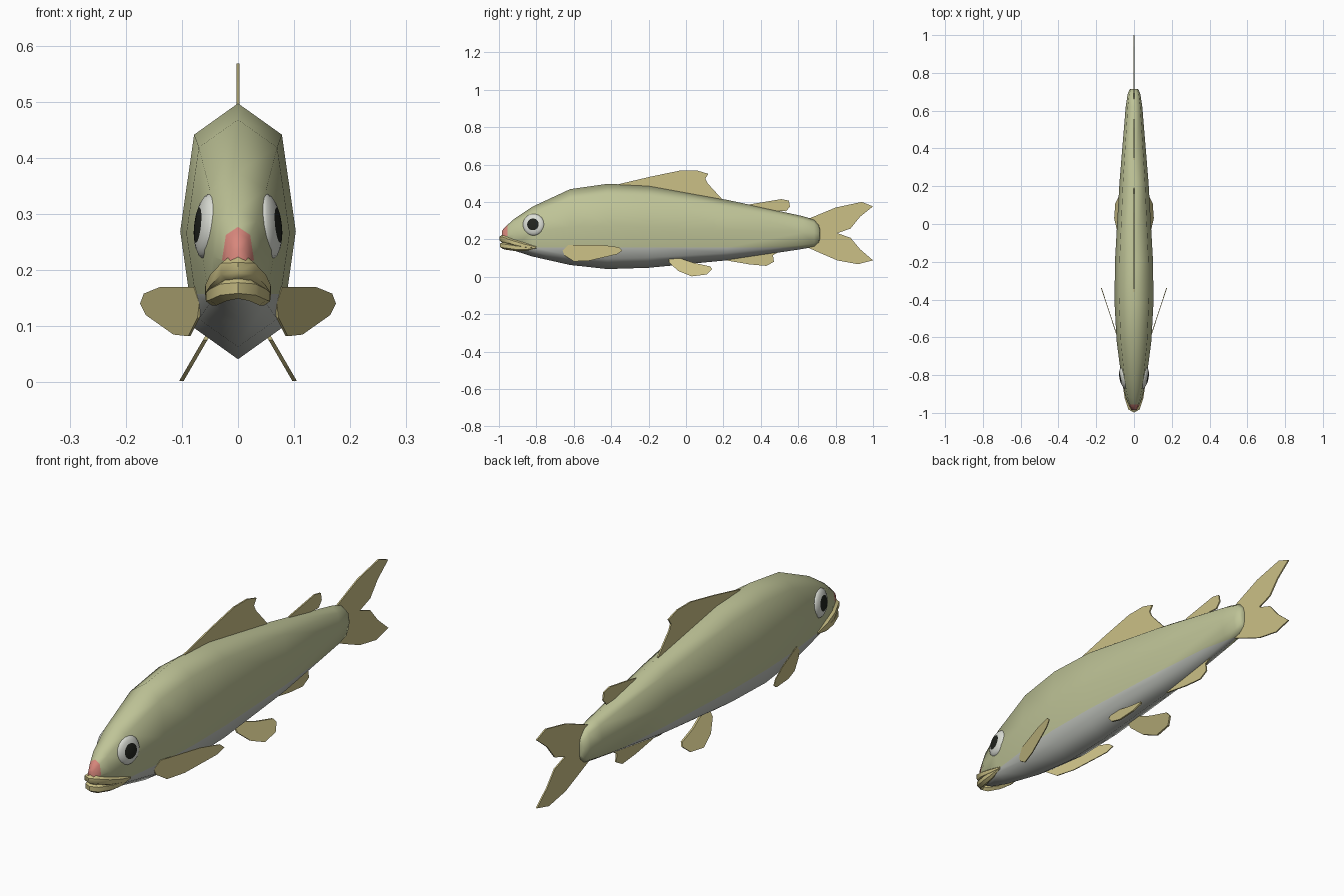
import bpy, bmesh, math
from mathutils import Vector, Matrix

if "Cube" in bpy.data.objects:
    bpy.data.objects.remove(bpy.data.objects["Cube"])


def mat(name, rgb):
    m = bpy.data.materials.new(name)
    m.diffuse_color = (*rgb, 1)
    m.use_nodes = True
    m.node_tree.nodes["Principled BSDF"].inputs["Base Color"].default_value = m.diffuse_color
    return m


OLIVE = mat("olive skin", (0.52, 0.55, 0.31))
BELLY = mat("grey belly", (0.50, 0.52, 0.48))
FIN = mat("khaki fin", (0.60, 0.53, 0.24))
PINK = mat("pink nose", (0.68, 0.24, 0.20))
WHITE = mat("eye white", (0.72, 0.74, 0.68))
BLACK = mat("pupil black", (0.015, 0.017, 0.013))


def finish(name, bm, mats, smooth=None):
    bmesh.ops.recalc_face_normals(bm, faces=bm.faces[:])
    me = bpy.data.meshes.new(name)
    bm.to_mesh(me)
    bm.free()
    ob = bpy.data.objects.new(name, me)
    bpy.context.collection.objects.link(ob)
    for m in mats:
        me.materials.append(m)
    if smooth:
        bpy.ops.object.select_all(action='DESELECT')
        ob.select_set(True)
        bpy.context.view_layer.objects.active = ob
        bpy.ops.object.shade_smooth_by_angle(angle=math.radians(smooth))
    return ob


def loft(bm, rings):
    """Skin a list of closed point rings and cap both ends."""
    vs = [[bm.verts.new(p) for p in r] for r in rings]
    n = len(vs[0])
    for a, b in zip(vs, vs[1:]):
        for i in range(n):
            bm.faces.new((a[i], a[(i + 1) % n], b[(i + 1) % n], b[i]))
    bm.faces.new(vs[0])
    bm.faces.new(vs[-1])


# body: eight-sided sections (y, top, bottom, half width)
sections = [(-0.985, 0.245, 0.185, 0.014), (-0.965, 0.268, 0.165, 0.024),
            (-0.92, 0.308, 0.14, 0.044), (-0.82, 0.375, 0.108, 0.066),
            (-0.62, 0.468, 0.063, 0.092), (-0.42, 0.497, 0.041, 0.103),
            (-0.20, 0.487, 0.048, 0.101), (0.22, 0.411, 0.088, 0.077),
            (0.62, 0.325, 0.148, 0.044), (0.685, 0.306, 0.16, 0.034),
            (0.71, 0.277, 0.182, 0.025), (0.716, 0.255, 0.20, 0.016)]
oct_x = (0, 0.76, 1, 0.76, 0, -0.76, -1, -0.76)
oct_z = (1, 0.755, 0, -0.755, -1, -0.755, 0, 0.755)
bm = bmesh.new()
loft(bm, [[(w * a, y, (t + b) / 2 + (t - b) / 2 * c) for a, c in zip(oct_x, oct_z)]
          for y, t, b, w in sections])


def cut(bm, co, no, geom=None):
    geom = geom or bm.verts[:] + bm.edges[:] + bm.faces[:]
    bmesh.ops.bisect_plane(bm, geom=geom, plane_co=co, plane_no=no)


cut(bm, (0, 0, 0.157), (0, 0, 1))
cut(bm, (0, -0.955, 0), (0, 1, 0))
tip = [f for f in bm.faces if f.calc_center_median().y < -0.955]
geom = list({e for f in tip for e in f.edges}) + list({v for f in tip for v in f.verts}) + tip
cut(bm, (0, 0, 0.217), (0, 0, 1), geom)
for f in bm.faces:
    c = f.calc_center_median()
    if c.z < 0.157:
        f.material_index = 1
    elif c.y < -0.955 and c.z > 0.217:
        f.material_index = 2
finish("body", bm, [OLIVE, BELLY, PINK], 75)


# lips: tapered tubes around the snout, mirrored half path (x, y, z, radius)
def lip(name, half):
    path = [(-x, y, z, r) for x, y, z, r in reversed(half) if x > 0] + half
    rings = []
    for i, (x, y, z, r) in enumerate(path):
        a, b = path[max(i - 1, 0)], path[min(i + 1, len(path) - 1)]
        t = Vector((b[0] - a[0], b[1] - a[1], 0)).normalized()
        side = Vector((t.y, -t.x, 0))
        rings.append([Vector((x, y, z)) + side * r * 0.8 * math.cos(k * math.pi / 3 + math.pi / 6)
                      + Vector((0, 0, r * math.sin(k * math.pi / 3 + math.pi / 6)))
                      for k in range(6)])
    bm = bmesh.new()
    loft(bm, rings)
    finish(name, bm, [FIN], 50)


lip("upper_lip", [(0, -0.985, 0.204, 0.019), (0.018, -0.975, 0.202, 0.02),
                  (0.036, -0.92, 0.182, 0.02), (0.048, -0.86, 0.166, 0.015),
                  (0.055, -0.80, 0.156, 0.006)])
lip("lower_lip", [(0, -0.98, 0.168, 0.019), (0.02, -0.968, 0.165, 0.02),
                  (0.038, -0.91, 0.156, 0.019), (0.047, -0.86, 0.152, 0.015),
                  (0.054, -0.81, 0.155, 0.006)])

# eyes: flattened spheres with the pole rings coloured as pupils
for s, side in ((1, "right"), (-1, "left")):
    bm = bmesh.new()
    bmesh.ops.create_uvsphere(bm, u_segments=18, v_segments=11, radius=1)
    for f in bm.faces:
        f.material_index = 1 if f.calc_center_median().z > 0.84 else 0
    m = (Matrix.Translation((s * 0.054, -0.815, 0.278))
         @ Matrix.Rotation(-s * math.radians(11), 4, 'Z')
         @ Matrix.Rotation(-s * math.radians(6), 4, 'Y')
         @ Matrix.Diagonal((0.022, 0.059, 0.059, 1))
         @ Matrix.Rotation(s * math.pi / 2, 4, 'Y'))
    bmesh.ops.transform(bm, matrix=m, verts=bm.verts)
    finish("eye_" + side, bm, [WHITE, BLACK], 60)


# fins: thin plates from (y, z) outlines, placed by a rule for x
def fin(name, pts, x_of=lambda y, z: 0, half=0.003):
    bm = bmesh.new()
    loft(bm, [[(x_of(y, z) + d, y, z) for y, z in pts] for d in (-half, half)])
    finish(name, bm, [FIN])


fin("dorsal_fin", [(-0.37, 0.47), (-0.36, 0.495), (-0.19, 0.535), (-0.03, 0.568), (0.06, 0.568),
                   (0.12, 0.55), (0.103, 0.525), (0.115, 0.50), (0.19, 0.418), (0.19, 0.38)])
fin("rear_dorsal_fin", [(0.33, 0.35), (0.34, 0.387), (0.51, 0.415), (0.55, 0.407), (0.556, 0.375),
                        (0.535, 0.35), (0.47, 0.353), (0.45, 0.33)])
fin("anal_fin", [(0.19, 0.13), (0.20, 0.09), (0.34, 0.066), (0.43, 0.058), (0.47, 0.08),
                 (0.465, 0.115), (0.49, 0.13), (0.50, 0.16)])
fin("tail_fin", [(0.62, 0.30), (0.66, 0.312), (0.80, 0.37), (0.94, 0.40), (1.0, 0.376), (0.93, 0.32),
                 (0.88, 0.258), (0.81, 0.233), (0.88, 0.208), (0.93, 0.148), (1.0, 0.088),
                 (0.92, 0.067), (0.81, 0.087), (0.71, 0.13), (0.62, 0.17)])
pectoral = [(-0.66, 0.14), (-0.63, 0.17), (-0.45, 0.17), (-0.36, 0.158), (-0.34, 0.14),
            (-0.37, 0.12), (-0.52, 0.085), (-0.60, 0.082), (-0.65, 0.115)]
pelvic = [(-0.09, 0.10), (-0.05, 0.105), (0.04, 0.075), (0.13, 0.055), (0.14, 0.04),
          (0.11, 0.012), (0.03, 0.002), (-0.04, 0.03), (-0.09, 0.075)]
for s, side in ((1, "right"), (-1, "left")):
    fin("pectoral_fin_" + side, pectoral, lambda y, z: s * (0.067 + (y + 0.66) * 0.33), 0.002)
    fin("pelvic_fin_" + side, pelvic, lambda y, z: s * (0.101 - (z - 0.002) * 0.58), 0.004)
